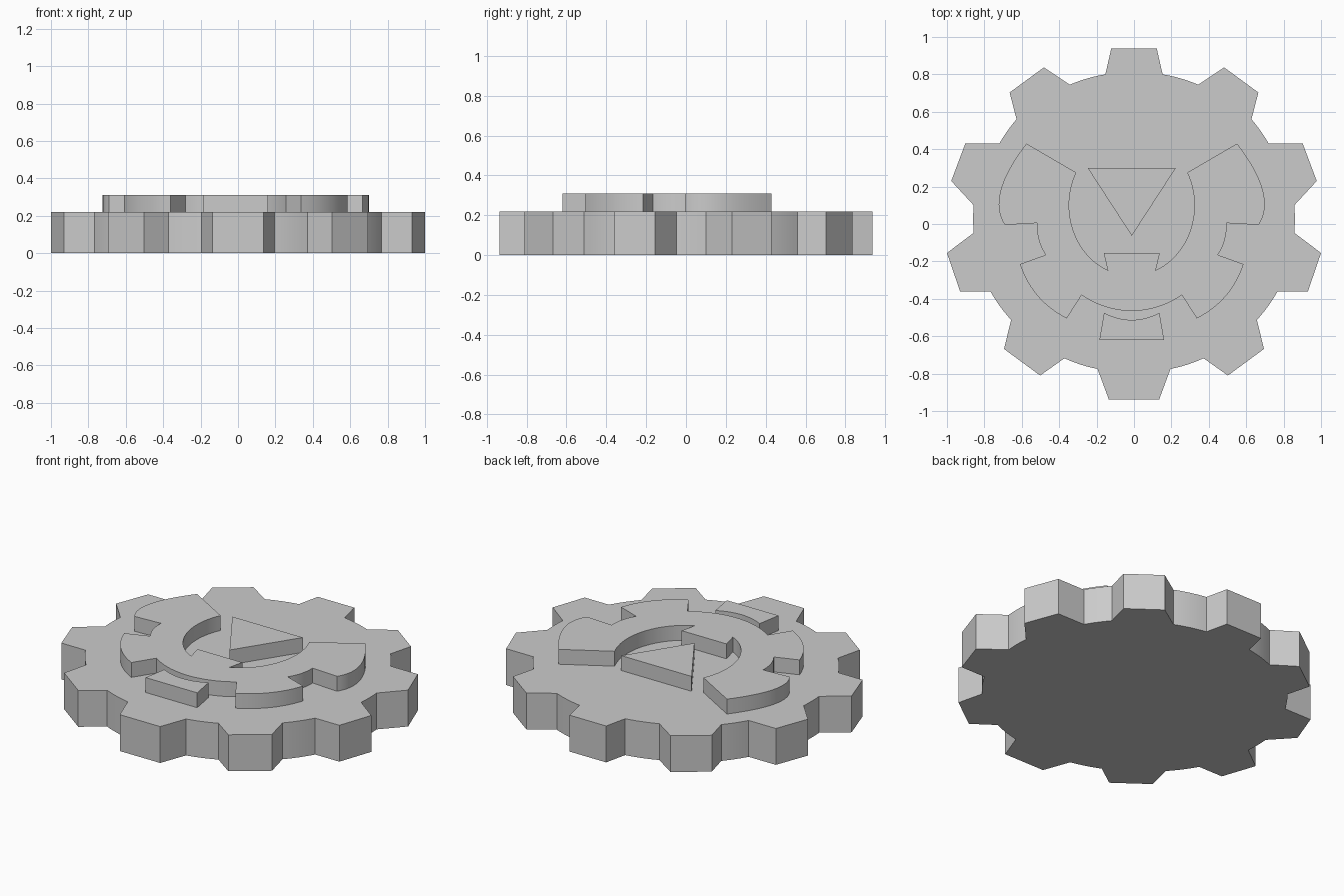
import bpy
import bmesh
from math import radians, cos, sin, atan2, hypot

cube = bpy.data.objects.get("Cube")
if cube:
    bpy.data.objects.remove(cube, do_unlink=True)

GEAR_TOP, EMBLEM_TOP, EMBLEM_X = 0.22, 0.31, -0.012

grey = bpy.data.materials.new("plain grey")
grey.use_nodes = True
grey.diffuse_color = (0.6, 0.6, 0.6, 1)
grey.node_tree.nodes["Principled BSDF"].inputs["Base Color"].default_value = (0.6, 0.6, 0.6, 1)


def through(a, mid, b, steps=12):
    """Shallow curve from a to b passing through mid."""
    points = []
    for i in range(steps + 1):
        t = i / steps
        wa, wm, wb = (1 - t) * (1 - 2 * t), 4 * t * (1 - t), t * (2 * t - 1)
        points.append(tuple(wa * p + wm * q + wb * r for p, q, r in zip(a, mid, b)))
    return points


def round_origin(a, b, steps=6):
    """Arc from a to b around the gear axis."""
    ang_a, ang_b = atan2(a[1], a[0]), atan2(b[1], b[0])
    rad_a, rad_b = hypot(*a), hypot(*b)
    points = []
    for i in range(steps + 1):
        t = i / steps
        ang, rad = ang_a + (ang_b - ang_a) * t, rad_a + (rad_b - rad_a) * t
        points.append((rad * cos(ang), rad * sin(ang)))
    return points


def mirrored(half):
    """Close a right-hand outline with its mirror image."""
    return half + [(-x, y) for x, y in reversed(half) if abs(x) > 1e-5]


def extrude_outline(name, outline, bottom, top, x=0):
    bm = bmesh.new()
    face = bm.faces.new([bm.verts.new((px, py, bottom)) for px, py in outline])
    result = bmesh.ops.extrude_face_region(bm, geom=[face])
    for item in result["geom"]:
        if isinstance(item, bmesh.types.BMVert):
            item.co.z = top
    bmesh.ops.recalc_face_normals(bm, faces=bm.faces)
    mesh = bpy.data.meshes.new(name)
    bm.to_mesh(mesh)
    bm.free()
    mesh.materials.append(grey)
    obj = bpy.data.objects.new(name, mesh)
    obj.location.x = x
    bpy.context.collection.objects.link(obj)
    bpy.ops.object.select_all(action="DESELECT")
    obj.select_set(True)
    bpy.context.view_layer.objects.active = obj
    bpy.ops.object.shade_smooth_by_angle(angle=radians(30))
    return obj


# Gear body: tooth tips joined by curved root gaps
tips = [[(0.122, 0.937)],
        [(0.482, 0.837), (0.665, 0.703)],
        [(0.902, 0.43), (0.977, 0.23)],
        [(1, -0.155), (0.93, -0.36)],
        [(0.695, -0.668), (0.502, -0.81)],
        [(0.135, -0.937)]]
gaps = [((0.153, 0.8), (0.343, 0.745)),
        ((0.628, 0.56), (0.72, 0.43)),
        ((0.857, 0.1), (0.857, -0.047)),
        ((0.768, -0.36), (0.657, -0.513)),
        ((0.372, -0.718), (0.195, -0.775))]
half = []
for i, tip in enumerate(tips):
    half += tip
    if i < len(gaps):
        half += round_origin(*gaps[i])
extrude_outline("gear_body", mirrored(half), 0, GEAR_TOP)

# Raised ring with its tab, upper wings and lower lobes
inner = []
for i in range(25):
    ang = radians(-67.5 + 95.2 * i / 24)
    inner.append((0.335 * cos(ang), 0.1 + 0.376 * sin(ang)))
half = [(0.15, -0.155)] + inner
half += through((0.563, 0.43), (0.701, 0.18), (0.678, -0.005), 16)
half += through((0.507, 0.005), (0.497, -0.085), (0.46, -0.165))
half += through((0.598, -0.215), (0.503, -0.385), (0.348, -0.505))
half += through((0.268, -0.38), (0.14, -0.443), (0, -0.465))
extrude_outline("raised_ring", mirrored(half), GEAR_TOP - 0.01, EMBLEM_TOP, EMBLEM_X)

# Raised triangle in the middle
extrude_outline("raised_triangle", mirrored([(0.236, 0.3), (0, -0.063)]),
                GEAR_TOP - 0.01, EMBLEM_TOP, EMBLEM_X)

# Lower block with a hollowed upper edge
half = through((0, -0.513), (0.075, -0.503), (0.148, -0.475)) + [(0.173, -0.62)]
extrude_outline("lower_block", mirrored(half), GEAR_TOP - 0.01, EMBLEM_TOP, EMBLEM_X)
